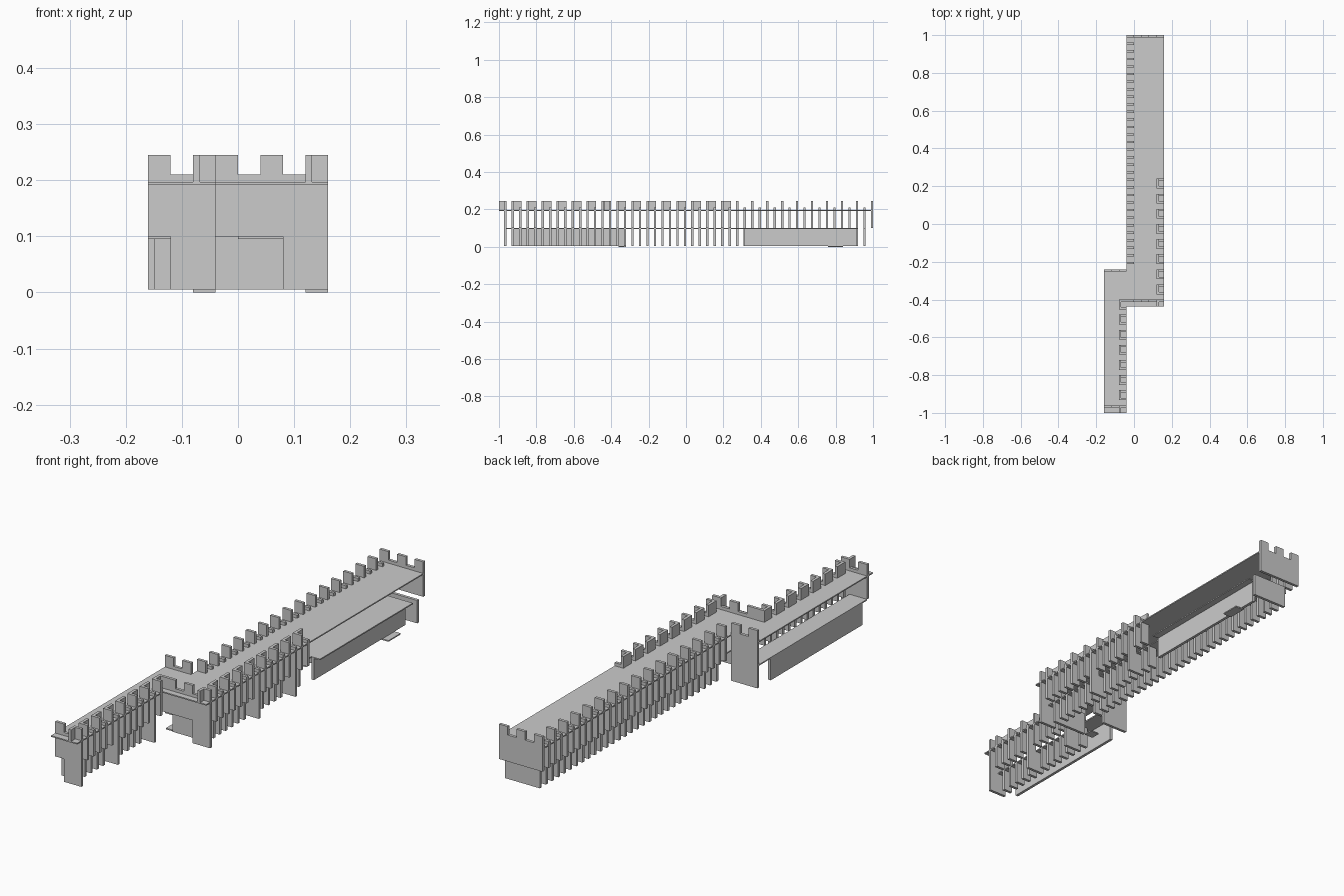
import bpy, bmesh

if "Cube" in bpy.data.objects:
    bpy.data.objects.remove(bpy.data.objects["Cube"])

T = 0.012          # plate thickness
CELL = 0.04        # wall module
Z0, ZMID, ZDECK, ZLOW, ZTOP = 0.005, 0.10, 0.197, 0.21, 0.245


def add_object(name, boxes):
    """One mesh object from a list of (x0, x1, y0, y1, z0, z1) boxes."""
    bm = bmesh.new()
    for x0, x1, y0, y1, z0, z1 in boxes:
        r = bmesh.ops.create_cube(bm, size=1)
        for v in r["verts"]:
            v.co.x = x0 if v.co.x < 0 else x1
            v.co.y = y0 if v.co.y < 0 else y1
            v.co.z = z0 if v.co.z < 0 else z1
    me = bpy.data.meshes.new(name)
    bm.to_mesh(me)
    bm.free()
    ob = bpy.data.objects.new(name, me)
    bpy.context.collection.objects.link(ob)
    return ob


def end_wall(x0, x1, y, zbase):
    """Plate across the walkway with teeth on every second module."""
    boxes = [(x0, x1, y, y + T, zbase, ZLOW)]
    for i in range(0, round((x1 - x0) / CELL), 2):
        x = x0 + i * CELL
        boxes.append((x, x + CELL, y, y + T, ZLOW, ZTOP))
    return boxes


def fins(x0, y_min, y_max, x_low, merlon_plates=False, pillars=()):
    """Overhanging upper fins, recessed lower fins and a few full pillars."""
    boxes = []
    for j in range(51):
        y = 0.988 - CELL * j
        if not y_min <= y <= y_max:
            continue
        tall = j % 2 == 0
        boxes.append((x0, x0 + CELL, y, y + T, ZMID, ZTOP if tall else ZLOW))
        if tall and merlon_plates:
            boxes.append((x0, x0 + T, y + T, y + T + CELL, ZDECK, ZTOP))
        if j in pillars:
            boxes.append((x0, x0 + CELL, y, y + T, Z0, ZMID))
        if y < 0.94:
            boxes.append((x_low, x_low + CELL, y, y + T, Z0, ZMID))
    return boxes


# walkway decks
add_object("main_deck", [(-0.04, 0.16, -0.437, 1.0, 0.192, ZDECK)])
add_object("side_deck", [(-0.16, -0.04, -1.0, -0.24, 0.192, ZDECK)])

# finned battlements along the long sides
add_object("main_left_battlement", fins(-0.04, -0.22, 0.98, 0.0))
add_object("main_right_battlement",
           fins(0.12, -0.40, 0.24, 0.08, True, (27, 21)))
add_object("side_right_battlement",
           fins(-0.08, -0.96, -0.42, -0.12, True, (43, 37)))
add_object("corner_merlons", [
    (0.12, 0.12 + T, -0.437, -0.412, ZDECK, ZTOP),
    (-0.08, -0.08 + T, -1.0, -0.96, ZDECK, ZTOP)])

# end walls with teeth
add_object("back_end_wall", end_wall(-0.04, 0.16, 0.988, ZMID)
           + [(0.0, 0.16, 0.948, 0.948 + T, Z0, ZMID)])
add_object("front_end_wall", end_wall(-0.16, -0.04, -0.972, ZMID)
           + [(-0.12, -0.04, -0.972, -0.96, Z0, ZMID)])
add_object("main_front_wall", end_wall(-0.04, 0.16, -0.412, ZMID)
           + [(0.08, 0.16, -0.412, -0.40, Z0, ZMID),
              (-0.08, -0.04, -0.412, -0.40, ZMID, ZTOP)])
add_object("recessed_front_wall", [(-0.04, 0.08, -0.372, -0.36, Z0, ZMID)])
add_object("corner_back_wall", end_wall(-0.16, -0.04, -0.252, Z0))

# upper storey floors
add_object("main_floor", [(0.0, 0.16, 0.31, 0.92, 0.095, ZMID),
                          (0.0, 0.12, -0.40, 0.31, 0.095, ZMID)])
add_object("side_floor", [(-0.16, -0.08, -0.96, -0.25, 0.095, ZMID)])

# lower side walls
add_object("main_lower_wall", [(0.12, 0.12 + T, 0.31, 0.912, Z0, ZMID)])
add_object("side_lower_wall", [(-0.16, -0.16 + T, -0.93, -0.328, Z0, ZMID)])

# door steps
add_object("main_door_step", [(0.12, 0.16, 0.76, 0.84, 0.0, Z0)])
add_object("side_door_step", [(-0.08, -0.04, -0.36, -0.32, 0.0, Z0)])
